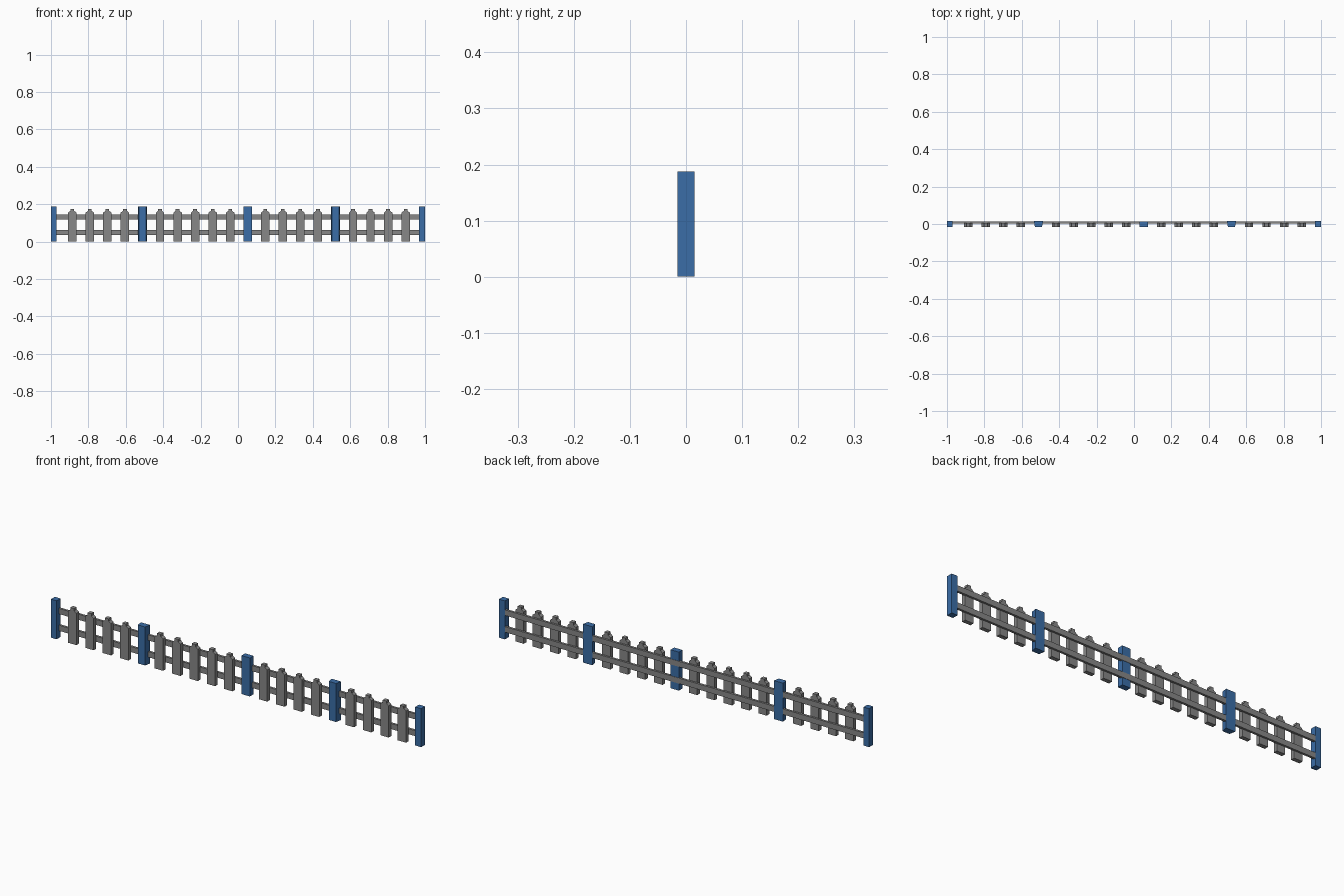
import bpy

cube = bpy.data.objects.get("Cube")
if cube:
    bpy.data.objects.remove(cube, do_unlink=True)


def material(name, rgb):
    m = bpy.data.materials.new(name)
    m.use_nodes = True
    m.diffuse_color = (*rgb, 1)
    m.node_tree.nodes["Principled BSDF"].inputs["Base Color"].default_value = (*rgb, 1)
    return m


BLUE = material("blue paint", (0.043, 0.155, 0.39))
GREY = material("grey wood", (0.245, 0.245, 0.245))


def prism(name, bottom, top, mat):
    """Closed solid between two matching loops of points."""
    n = len(bottom)
    faces = [tuple(reversed(range(n))), tuple(range(n, 2 * n))]
    faces += [(i, (i + 1) % n, n + (i + 1) % n, n + i) for i in range(n)]
    mesh = bpy.data.meshes.new(name)
    mesh.from_pydata(bottom + top, [], faces)
    mesh.materials.append(mat)
    obj = bpy.data.objects.new(name, mesh)
    bpy.context.collection.objects.link(obj)
    return obj


def upright(name, plan, z0, z1, mat):
    return prism(name, [(x, y, z0) for x, y in plan], [(x, y, z1) for x, y in plan], mat)


def box(name, x0, x1, y0, y1, z0, z1, mat):
    return upright(name, [(x0, y0), (x1, y0), (x1, y1), (x0, y1)], z0, z1, mat)


FRONT, BACK, POST_TOP = -0.015, 0.015, 0.188
PITCH, FIRST = 0.0938, -0.886

# End posts
box("right_end_post", -1.0, -0.97, FRONT, BACK, 0, POST_TOP, BLUE)
box("left_end_post", 0.968, 1.0, FRONT, BACK, 0, POST_TOP, BLUE)

# Horizontal rails along the back
for name, z0, z1 in (("lower_rail", 0.035, 0.062), ("upper_rail", 0.117, 0.144)):
    box(name, -0.985, 0.985, 0.003, BACK - 0.0005, z0, z1, GREY)

# Picket outline: square body, sloped shoulders and a narrow flat tip
half = [(0.0225, 0.0), (0.0225, 0.155), (0.010, 0.164), (0.010, 0.175)]
outline = half + [(-x, z) for x, z in reversed(half)]

for i in range(20):
    cx = FIRST + i * PITCH
    if i in (4, 15):
        # Intermediate posts taper towards the front
        plan = [(cx - 0.019, FRONT), (cx + 0.019, FRONT), (cx + 0.025, BACK), (cx - 0.025, BACK)]
        upright(f"post_{i}", plan, 0, POST_TOP, BLUE)
    elif i == 10:
        # Middle post sits level with the rails, which cross its back
        box("middle_post", cx - 0.0225, cx + 0.0225, FRONT, BACK - 0.002, 0, POST_TOP, BLUE)
    else:
        prism(f"picket_{i}", [(cx + x, FRONT, z) for x, z in outline],
              [(cx + x, 0.005, z) for x, z in outline], GREY)
